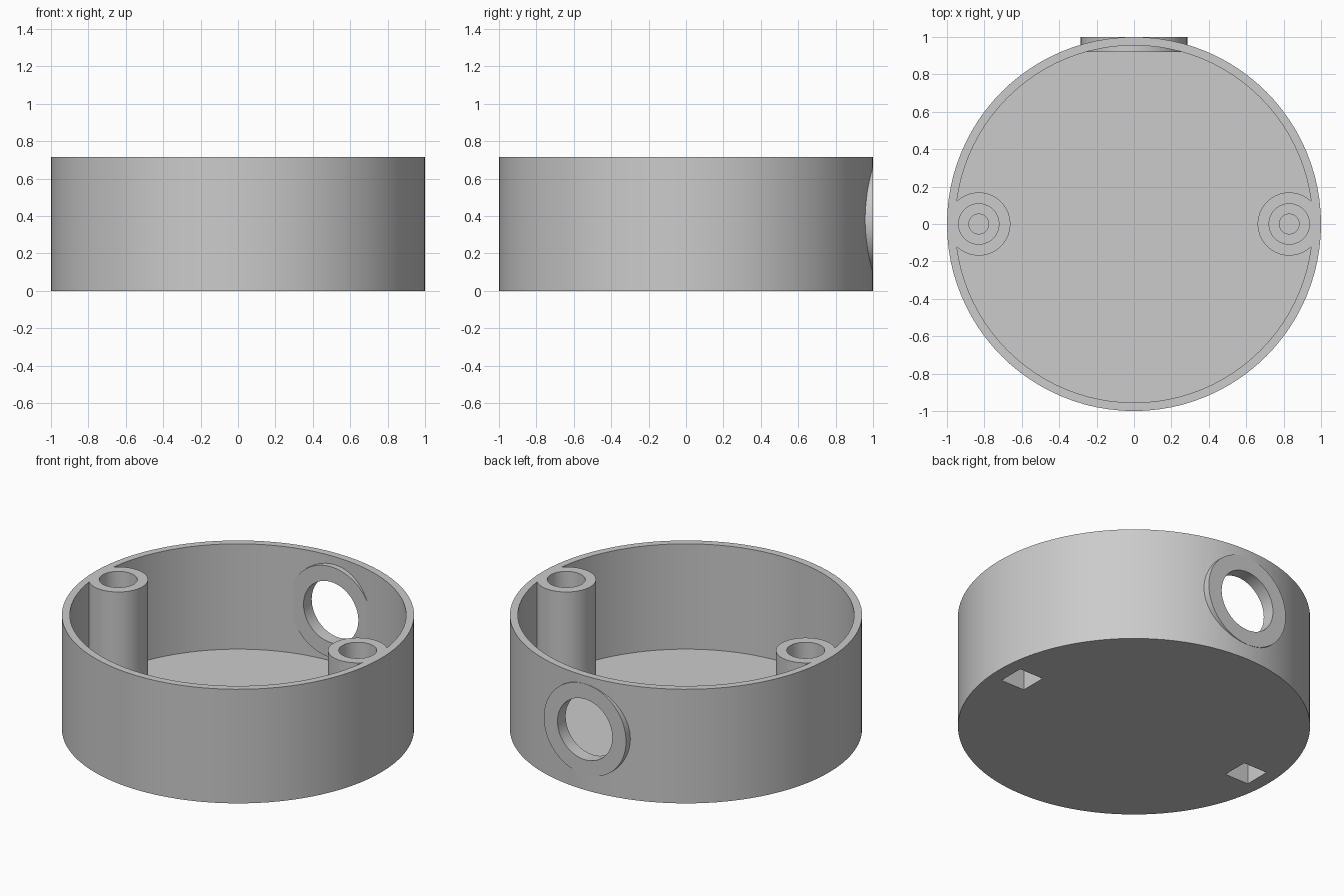
import bpy
from math import radians

default = bpy.data.objects.get("Cube")
if default:
    bpy.data.objects.remove(default, do_unlink=True)

HEIGHT, FLOOR = 0.715, 0.055
BOSS_X = 0.83
PORT_Z = 0.38

grey = bpy.data.materials.new("light grey plastic")
grey.use_nodes = True
colour = (0.6, 0.6, 0.6, 1)
grey.diffuse_color = colour
grey.node_tree.nodes["Principled BSDF"].inputs["Base Color"].default_value = colour


def upright(name, radius, x, low, high, sides=64):
    """Vertical cylinder between two heights."""
    bpy.ops.mesh.primitive_cylinder_add(vertices=sides, radius=radius, depth=high - low,
                                        location=(x, 0, (low + high) / 2))
    ob = bpy.context.object
    ob.name = name
    return ob


def sideways(name, radius, near, far):
    """Cylinder along y at the height of the cable port."""
    bpy.ops.mesh.primitive_cylinder_add(vertices=64, radius=radius, depth=far - near,
                                        location=(0, (near + far) / 2, PORT_Z),
                                        rotation=(radians(90), 0, 0))
    ob = bpy.context.object
    ob.name = name
    return ob


def combine(target, tool, operation):
    """Boolean the tool into the target, then discard the tool."""
    mod = target.modifiers.new(tool.name, 'BOOLEAN')
    mod.operation, mod.object, mod.solver = operation, tool, 'EXACT'
    bpy.context.view_layer.objects.active = target
    bpy.ops.object.modifier_apply(modifier=mod.name)
    bpy.data.objects.remove(tool, do_unlink=True)


# Round open cup
cup = upright("round_housing", 1, 0, 0, HEIGHT, 96)
combine(cup, upright("cavity", 0.955, 0, FLOOR, HEIGHT + 0.2, 96), 'DIFFERENCE')

# Screw bosses merged into the wall on both sides
for x in (-BOSS_X, BOSS_X):
    combine(cup, upright("boss", 0.169, x, FLOOR / 2, HEIGHT), 'UNION')

# Cable port collar at the back
combine(cup, sideways("collar", 0.285, 0.92, 1.001), 'UNION')
combine(cup, sideways("port_hole", 0.19, 0.7, 1.2), 'DIFFERENCE')

# Stepped screw holes from above, square pockets from below
for x in (-BOSS_X, BOSS_X):
    combine(cup, upright("wide_hole", 0.108, x, 0.4, HEIGHT + 0.2), 'DIFFERENCE')
    combine(cup, upright("narrow_hole", 0.053, x, 0.3, HEIGHT + 0.2, 32), 'DIFFERENCE')
    bpy.ops.mesh.primitive_cube_add(size=1, location=(x, 0, 0.05))
    pocket = bpy.context.object
    pocket.name = "square_pocket"
    pocket.scale = (0.166, 0.166, 0.3)
    bpy.context.view_layer.update()
    combine(cup, pocket, 'DIFFERENCE')

# Finish
cup.data.materials.clear()
cup.data.materials.append(grey)
bpy.ops.object.select_all(action='DESELECT')
cup.select_set(True)
bpy.context.view_layer.objects.active = cup
bpy.ops.object.shade_smooth_by_angle(angle=radians(30))
